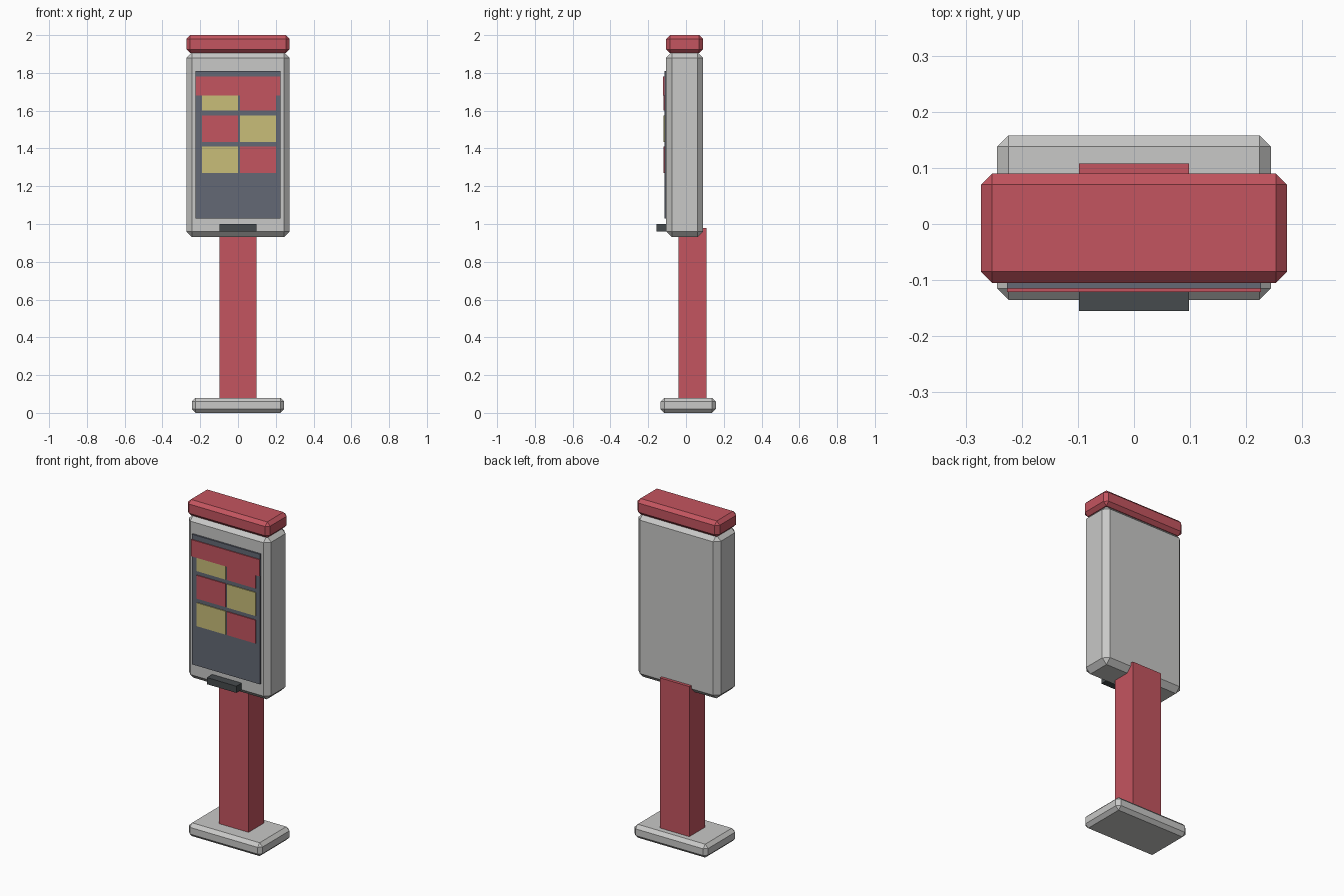
import bpy, bmesh

if "Cube" in bpy.data.objects:
    bpy.data.objects.remove(bpy.data.objects["Cube"])


def material(name, rgb):
    m = bpy.data.materials.new(name)
    m.diffuse_color = (*rgb, 1)
    m.use_nodes = True
    m.node_tree.nodes["Principled BSDF"].inputs["Base Color"].default_value = m.diffuse_color
    return m


RED = material("red", (0.55, 0.09, 0.115))
GREY = material("light grey", (0.58, 0.58, 0.57))
SLATE = material("slate", (0.127, 0.141, 0.178))
YELLOW = material("pale yellow", (0.58, 0.51, 0.19))
CHARCOAL = material("charcoal", (0.061, 0.07, 0.075))


def box(name, x, y, z, mat, chamfer=0):
    """Box from (min, max) ranges, with an optional one-segment chamfer."""
    bm = bmesh.new()
    bmesh.ops.create_cube(bm, size=1)
    for v in bm.verts:
        v.co = [(a + b) / 2 + c * (b - a) for c, (a, b) in zip(v.co, (x, y, z))]
    if chamfer:
        bmesh.ops.bevel(bm, geom=bm.edges[:], offset=chamfer, segments=1,
                        profile=0.5, affect='EDGES')
    mesh = bpy.data.meshes.new(name)
    bm.to_mesh(mesh)
    bm.free()
    mesh.materials.append(mat)
    ob = bpy.data.objects.new(name, mesh)
    bpy.context.collection.objects.link(ob)
    return ob


# Stand
box("base", (-0.244, 0.244), (-0.135, 0.158), (0, 0.08), GREY, 0.02)
box("post", (-0.098, 0.098), (-0.04, 0.108), (0.06, 0.98), RED)

# Cabinet and cap
box("cabinet", (-0.273, 0.273), (-0.105, 0.09), (0.93, 1.91), GREY, 0.03)
box("cap", (-0.273, 0.273), (-0.105, 0.09), (1.905, 2.0), RED, 0.02)

# Screen with header band
box("screen", (-0.226, 0.226), (-0.115, -0.10), (1.03, 1.81), SLATE)
box("screen_header", (-0.226, 0.226), (-0.121, -0.114), (1.68, 1.78), RED)

# Checkered screen tiles; the top row tucks behind the header
for row in range(3):
    for col in range(2):
        x0 = -0.19 + col * 0.2
        z0 = 1.27 + row * 0.165
        box(f"screen_tile_{row}_{col}", (x0, x0 + 0.19), (-0.1203, -0.114),
            (z0, z0 + 0.14), YELLOW if (row + col) % 2 == 0 else RED)

# Tray under the screen
box("tray", (-0.098, 0.098), (-0.155, -0.095), (0.96, 1.0), CHARCOAL)
